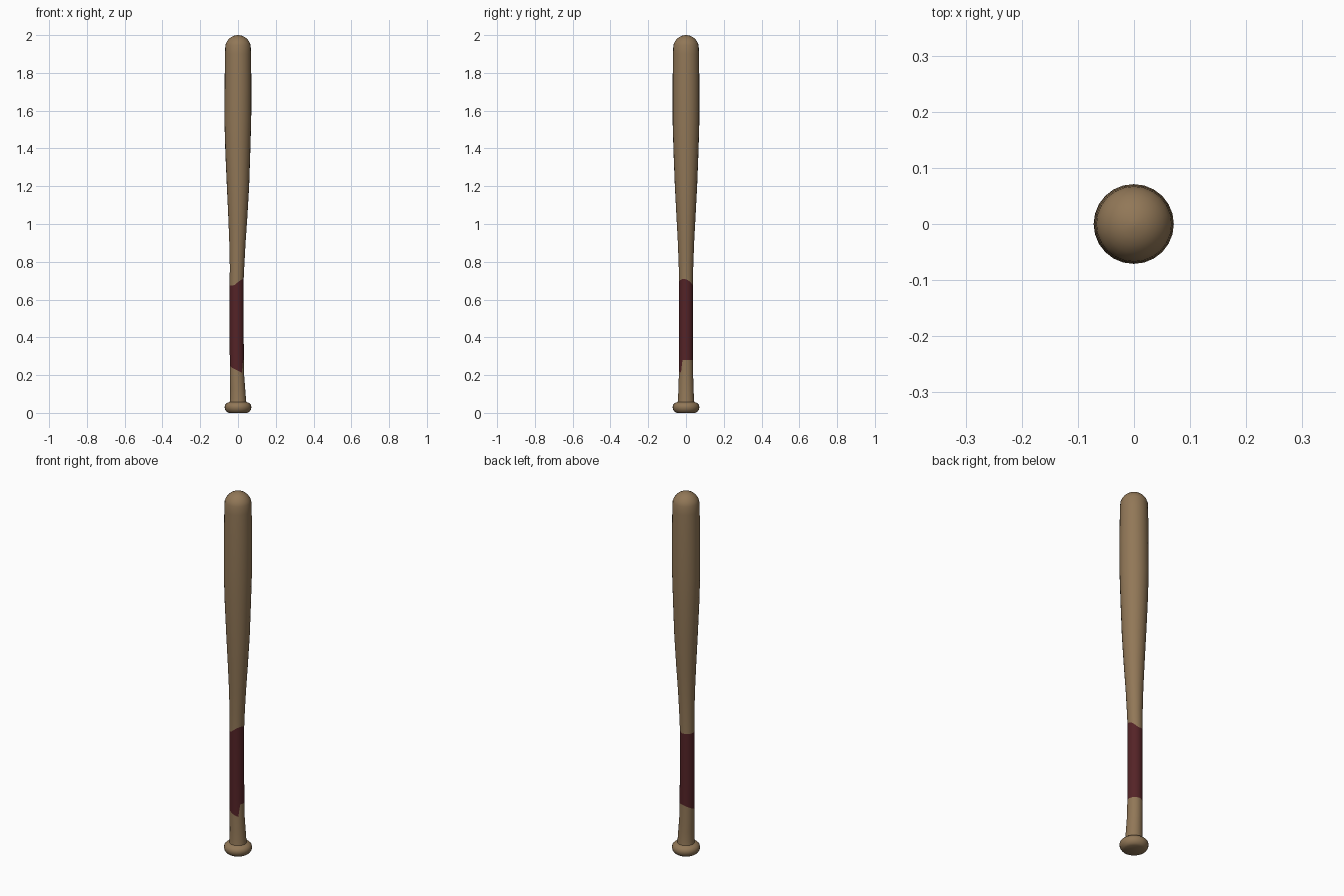
import bpy, bmesh, math

if "Cube" in bpy.data.objects:
    bpy.data.objects.remove(bpy.data.objects["Cube"])

SEG = 24


def material(name, rgb):
    m = bpy.data.materials.new(name)
    m.diffuse_color = (*rgb, 1)
    m.use_nodes = True
    m.node_tree.nodes["Principled BSDF"].inputs["Base Color"].default_value = m.diffuse_color
    return m


wood = material("wood", (0.285, 0.186, 0.096))
tape = material("dark_red_tape", (0.089, 0.017, 0.020))


# slightly spiralled tape edges (angle 0 = +x, front = -90 degrees)
def tape_bottom(a):
    turn = (math.radians(-38) - a) % (2 * math.pi) / (2 * math.pi)
    return 0.21 + 0.07 * min(1, turn * 1.6)


def tape_top(a):
    return 0.675 + 0.034 * max(0, math.cos(a + math.radians(20)))


# profile: radius, height (number or function of angle), x shift of the handle
profile = [
    (0.050, 0.000, 0), (0.060, 0.006, 0), (0.068, 0.017, 0), (0.071, 0.030, 0),
    (0.068, 0.043, 0), (0.058, 0.053, 0), (0.044, 0.058, 0), (0.042, 0.075, 0),
    (0.040, 0.13, -0.002), (0.038, 0.195, -0.005),
    (0.0375, tape_bottom, -0.006), (0.037, 0.40, -0.007), (0.037, 0.55, -0.007),
    (0.037, tape_top, -0.007), (0.0385, 0.78, -0.005), (0.043, 0.90, -0.003),
    (0.050, 1.03, -0.001), (0.059, 1.20, 0), (0.066, 1.38, -0.001),
    (0.071, 1.55, -0.001), (0.071, 1.72, 0), (0.069, 1.90, 0),
]
# domed barrel tip
for i in range(1, 7):
    t = math.radians(i * 14)
    profile.append((0.069 * math.cos(t), 1.93 + 0.07 * math.sin(t), 0))

bm = bmesh.new()
rings = []
for r, z, dx in profile:
    ring = []
    for s in range(SEG):
        a = 2 * math.pi * s / SEG
        h = z(a) if callable(z) else z
        ring.append(bm.verts.new((dx + r * math.cos(a), r * math.sin(a), h)))
    rings.append(ring)

for k in range(len(rings) - 1):
    for s in range(SEG):
        n = (s + 1) % SEG
        f = bm.faces.new((rings[k][s], rings[k][n], rings[k + 1][n], rings[k + 1][s]))
        f.material_index = 1 if 10 <= k <= 12 else 0   # taped grip

# close the knob base and the tip
bm.faces.new(list(reversed(rings[0])))
tip = bm.verts.new((0, 0, 2.0))
for s in range(SEG):
    bm.faces.new((rings[-1][s], rings[-1][(s + 1) % SEG], tip))

mesh = bpy.data.meshes.new("bat")
bm.to_mesh(mesh)
bm.free()
mesh.materials.append(wood)
mesh.materials.append(tape)
bat = bpy.data.objects.new("bat", mesh)
bpy.context.collection.objects.link(bat)
bpy.context.view_layer.objects.active = bat
bat.select_set(True)
bpy.ops.object.shade_smooth_by_angle(angle=math.radians(40))
